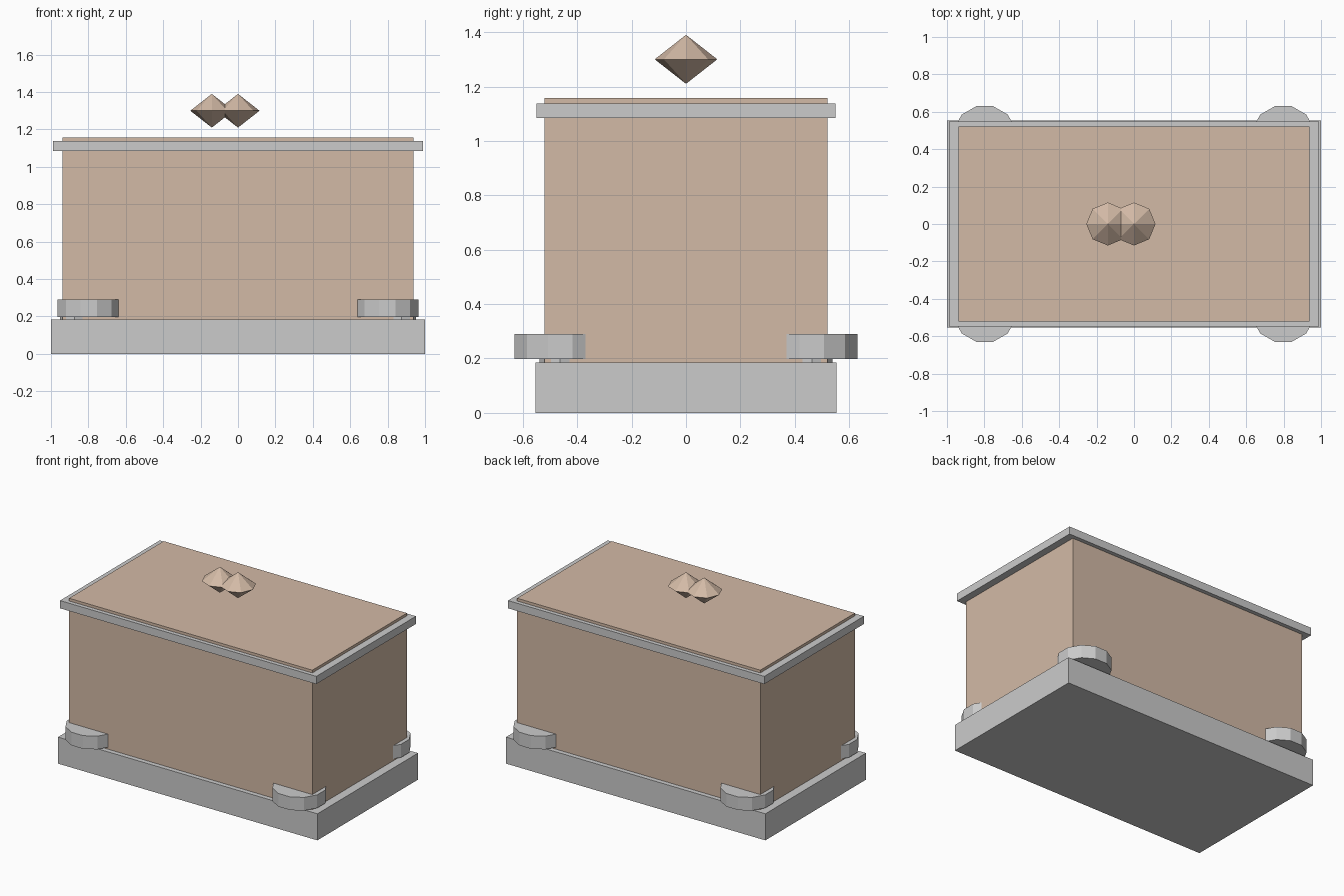
import bpy, bmesh
from math import pi, cos
from mathutils import Matrix

if "Cube" in bpy.data.objects:
    bpy.data.objects.remove(bpy.data.objects["Cube"])

brown = bpy.data.materials.new("brown")
brown.diffuse_color = (0.65, 0.49, 0.38, 1)
brown.use_nodes = True
brown.node_tree.nodes["Principled BSDF"].inputs["Base Color"].default_value = brown.diffuse_color


def add(name, bm, mat=None):
    me = bpy.data.meshes.new(name)
    bm.to_mesh(me)
    bm.free()
    ob = bpy.data.objects.new(name, me)
    bpy.context.collection.objects.link(ob)
    if mat:
        me.materials.append(mat)
    return ob


def box(name, hx, hy, z0, z1, mat=None):
    bm = bmesh.new()
    m = Matrix.Translation((0, 0, (z0 + z1) / 2)) @ Matrix.Diagonal((2 * hx, 2 * hy, z1 - z0, 1))
    bmesh.ops.create_cube(bm, size=1, matrix=m)
    return add(name, bm, mat)


def disc(name, x, y, z0, z1, r, sides, turn):
    bm = bmesh.new()
    m = Matrix.Translation((x, y, (z0 + z1) / 2)) @ Matrix.Rotation(turn, 4, 'Z')
    bmesh.ops.create_cone(bm, cap_ends=True, segments=sides, radius1=r, radius2=r,
                          depth=z1 - z0, matrix=m)
    return add(name, bm)


def gem(name, x, z, r, h):
    bm = bmesh.new()
    m = Matrix.Translation((x, 0, z)) @ Matrix.Diagonal((r, r, h, 1))
    bmesh.ops.create_uvsphere(bm, u_segments=8, v_segments=2, radius=1, matrix=m)
    return add(name, bm, brown)


# Plinth, chest body and rim
box("base", 1.0, 0.554, 0.0, 0.185)
box("body", 0.938, 0.521, 0.18, 1.157, brown)
box("rim", 0.988, 0.549, 1.084, 1.138)

# Corner discs on short posts
for sx in (-1, 1):
    for sy in (-1, 1):
        disc("corner_disc", sx * 0.798, sy * 0.4625, 0.198, 0.29,
             0.1675 / cos(pi / 12), 12, pi / 12)
        disc("corner_post", sx * 0.875, sy * 0.4625, 0.16, 0.21, 0.077, 8, 0)

# Pair of floating gems above the lid
for i, x in enumerate((-0.14, 0.0)):
    gem("gem_%d" % (i + 1), x, 1.30, 0.115, 0.09)
